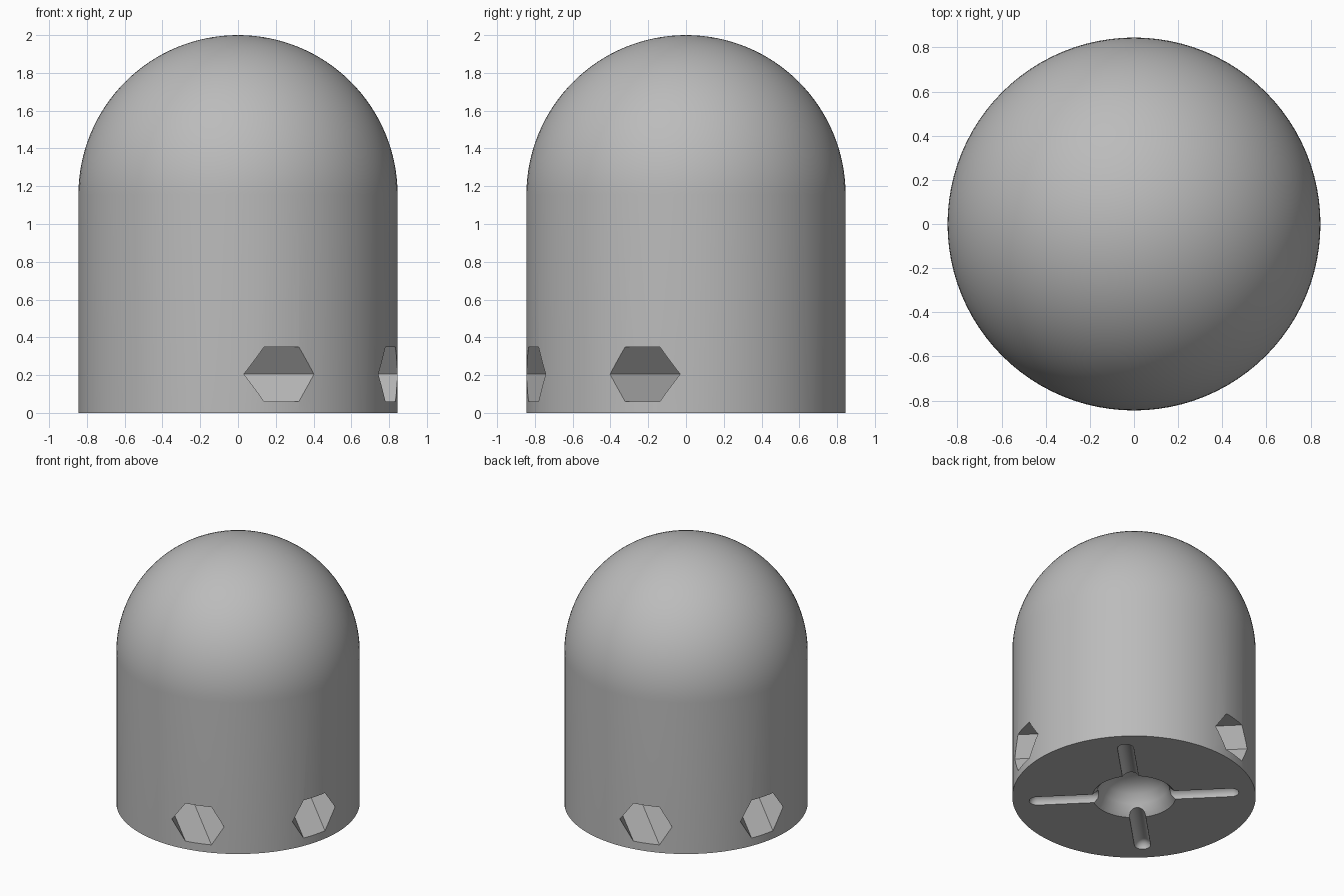
import bpy, bmesh
from math import sin, cos, pi, radians
from mathutils import Matrix

cube = bpy.data.objects.get("Cube")
if cube:
    bpy.data.objects.remove(cube, do_unlink=True)

R = 0.845           # body radius
SHOULDER = 2 - R    # height where the dome starts

grey = bpy.data.materials.new("plain grey")
grey.use_nodes = True
grey.diffuse_color = (0.5, 0.5, 0.5, 1)
grey.node_tree.nodes["Principled BSDF"].inputs["Base Color"].default_value = (0.5, 0.5, 0.5, 1)


def lathe(name, profile, steps, matrix=Matrix()):
    """Spin an (radius, height) profile that starts and ends on the axis."""
    bm = bmesh.new()
    verts = [bm.verts.new((r, 0, z)) for r, z in profile]
    edges = [bm.edges.new(pair) for pair in zip(verts, verts[1:])]
    bmesh.ops.spin(bm, geom=verts + edges, cent=(0, 0, 0), axis=(0, 0, 1),
                   angle=2 * pi, steps=steps, use_duplicate=False)
    bmesh.ops.remove_doubles(bm, verts=bm.verts, dist=1e-5)
    bmesh.ops.dissolve_degenerate(bm, edges=bm.edges, dist=1e-5)
    bmesh.ops.recalc_face_normals(bm, faces=bm.faces)
    bm.transform(matrix)
    mesh = bpy.data.meshes.new(name)
    bm.to_mesh(mesh)
    bm.free()
    mesh.materials.append(grey)
    obj = bpy.data.objects.new(name, mesh)
    bpy.context.collection.objects.link(obj)
    return obj


def arc(radius, z, start, end, n):
    return [(radius * cos(a), z + radius * sin(a))
            for a in (start + (end - start) * i / n for i in range(n + 1))]


# Domed body
body = lathe("domed_body", [(0, 0), (R, 0)] + arc(R, SHOULDER, 0, pi / 2, 32), 96)

cutters = []

# Two parallel hexagonal tunnels running diagonally through the base
for side in (-1, 1):
    place = (Matrix.Rotation(-pi / 4, 4, "Z") @ Matrix.Translation((0, side * 0.408, 0.205))
             @ Matrix.Rotation(pi / 2, 4, "Y") @ Matrix.Rotation(pi / 2, 4, "Z"))
    cutters.append(lathe("tunnel_cutter", [(0, -1), (0.167, -1), (0.167, 1), (0, 1)], 6, place))

# Diagonal cross of round-bottomed grooves under the base
groove = 0.056
length = 0.73 - groove
capsule = arc(groove, -length, -pi / 2, 0, 6) + arc(groove, length, 0, pi / 2, 6)
for turn in (1, -1):
    place = Matrix.Rotation(turn * pi / 4, 4, "Z") @ Matrix.Rotation(pi / 2, 4, "Y")
    cutters.append(lathe("groove_cutter", capsule, 24, place))

# Central rounded recess with a flared rim
recess = [(0, -0.1), (0.29, -0.1), (0.29, 0), (0.26, 0.03), (0.235, 0.08),
          (0.2, 0.14), (0.13, 0.19), (0, 0.21)]
cutters.append(lathe("recess_cutter", recess, 48))

bpy.context.view_layer.objects.active = body
for cutter in cutters:
    mod = body.modifiers.new("cut", "BOOLEAN")
    mod.operation = "DIFFERENCE"
    mod.solver = "EXACT"
    mod.object = cutter
    bpy.ops.object.modifier_apply(modifier=mod.name)
    bpy.data.objects.remove(cutter, do_unlink=True)

bpy.ops.object.select_all(action="DESELECT")
body.select_set(True)
bpy.ops.object.shade_smooth_by_angle(angle=radians(30))
